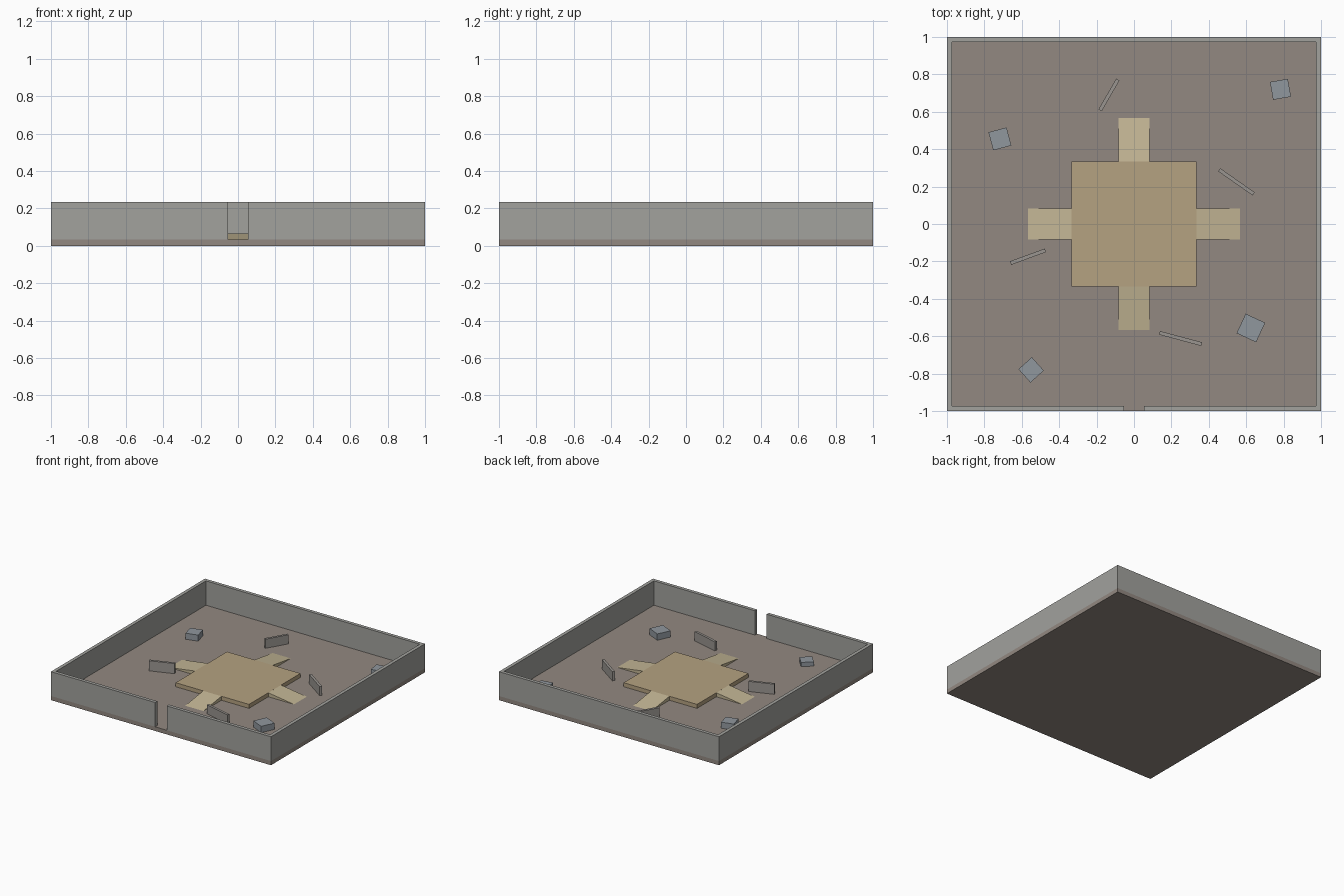
import bpy, bmesh, math

if "Cube" in bpy.data.objects:
    bpy.data.objects.remove(bpy.data.objects["Cube"])


def material(name, rgb):
    m = bpy.data.materials.new(name)
    m.diffuse_color = (*rgb, 1)
    m.use_nodes = True
    m.node_tree.nodes["Principled BSDF"].inputs["Base Color"].default_value = m.diffuse_color
    return m


FLOOR = material("floor_brown", (0.29, 0.25, 0.22))
TAN = material("platform_tan", (0.46, 0.36, 0.22))
RAMP = material("ramp_sand", (0.55, 0.47, 0.30))
WALL = material("wall_grey", (0.36, 0.36, 0.34))
BARRIER = material("barrier_grey", (0.32, 0.30, 0.28))
CRATE = material("crate_blue_grey", (0.28, 0.31, 0.34))

FLOOR_TOP = 0.034
DECK_TOP = 0.067


def prism(name, points, offset, mat):
    """Solid made by extruding a flat outline along an offset vector."""
    bm = bmesh.new()
    face = bm.faces.new([bm.verts.new(p) for p in points])
    ext = bmesh.ops.extrude_face_region(bm, geom=[face])
    verts = [g for g in ext["geom"] if isinstance(g, bmesh.types.BMVert)]
    bmesh.ops.translate(bm, verts=verts, vec=offset)
    bmesh.ops.recalc_face_normals(bm, faces=bm.faces)
    mesh = bpy.data.meshes.new(name)
    bm.to_mesh(mesh)
    bm.free()
    mesh.materials.append(mat)
    obj = bpy.data.objects.new(name, mesh)
    bpy.context.collection.objects.link(obj)
    return obj


def box(name, x, y, z, sx, sy, sz, mat, angle=0):
    """Box resting on height z, turned about its vertical axis."""
    a, b = sx / 2, sy / 2
    obj = prism(name, [(-a, -b, 0), (a, -b, 0), (a, b, 0), (-a, b, 0)], (0, 0, sz), mat)
    obj.location = (x, y, z)
    obj.rotation_euler.z = math.radians(angle)
    return obj


# Floor slab and central platform
box("floor", 0, 0, 0, 2, 2, FLOOR_TOP, FLOOR)
box("platform", 0, 0, FLOOR_TOP, 0.667, 0.667, DECK_TOP - FLOOR_TOP, TAN)

# Perimeter wall with a narrow entrance in the front
i, g = 0.972, 0.053
outline = [(-g, -1), (-1, -1), (-1, 1), (1, 1), (1, -1), (g, -1),
           (g, -i), (i, -i), (i, i), (-i, i), (-i, -i), (-g, -i)]
prism("perimeter_wall", [(x, y, FLOOR_TOP) for x, y in outline], (0, 0, 0.2), WALL)

# Wedge ramps on the four sides of the platform
for side, angle in (("right", 0), ("back", 90), ("left", 180), ("front", 270)):
    wedge = [(0.333, -0.083, FLOOR_TOP), (0.567, -0.083, FLOOR_TOP), (0.333, -0.083, DECK_TOP)]
    ramp = prism(side + "_ramp", wedge, (0, 0.166, 0), RAMP)
    ramp.rotation_euler.z = math.radians(angle)

# Low barriers: x, y, length, height, angle
barriers = [(-0.134, 0.69, 0.19, 0.075, 60), (0.548, 0.225, 0.225, 0.075, -35),
            (-0.567, -0.175, 0.198, 0.083, 20), (0.249, -0.612, 0.233, 0.075, -15)]
for n, (x, y, length, h, a) in enumerate(barriers, 1):
    box(f"barrier_{n}", x, y, FLOOR_TOP, length, 0.02, h, BARRIER, a)

# Crates: x, y, size, height, angle
crates = [(0.783, 0.72, 0.097, 0.05, 10), (-0.717, 0.455, 0.1, 0.05, 15),
          (0.625, -0.556, 0.115, 0.052, -25), (-0.55, -0.78, 0.096, 0.035, 42)]
for n, (x, y, s, h, a) in enumerate(crates, 1):
    box(f"crate_{n}", x, y, FLOOR_TOP, s, s, h, CRATE, a)
